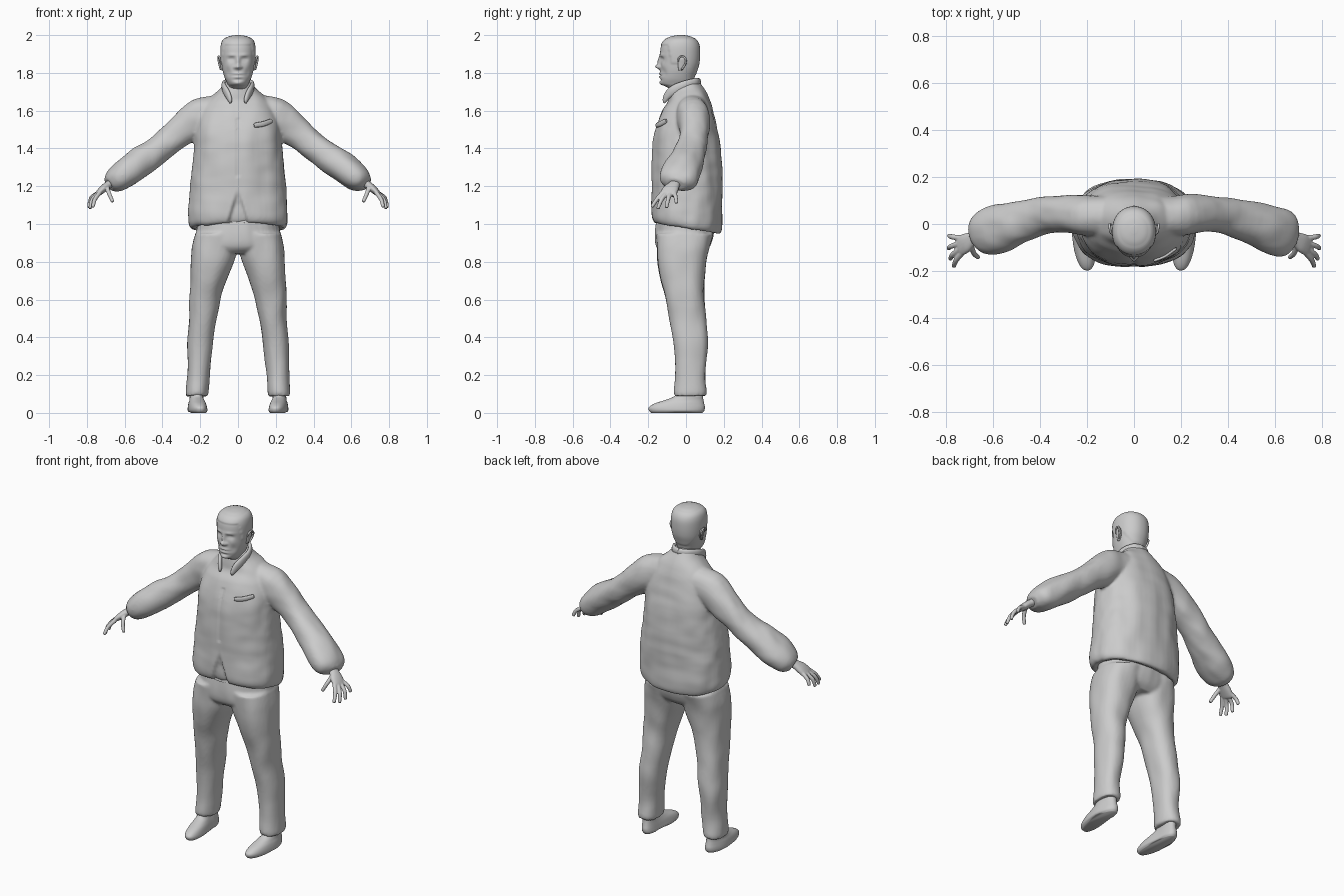
import bpy, bmesh, math
from mathutils import Vector, noise


def smooth_rings(rings, steps):
    """Catmull-Rom interpolation of (centre, half-axis A, half-axis B) rings."""
    out = []
    for i in range(len(rings) - 1):
        p = [rings[max(0, min(len(rings) - 1, i + k))] for k in (-1, 0, 1, 2)]
        for s in range(steps):
            t = s / steps
            out.append([0.5 * (2 * b + (c - a) * t + (2 * a - 5 * b + 4 * c - d) * t ** 2
                               + (3 * b - a - 3 * c + d) * t ** 3) for a, b, c, d in zip(*p)])
    return out + [rings[-1]]


def loft(bm, rings, n=32, power=2.2, steps=4, mirror=False):
    for sx in ((1, -1) if mirror else (1,)):
        loops = []
        for c, A, B in smooth_rings(rings, steps):
            loop = []
            for i in range(n):
                u, v = math.cos(math.tau * i / n), math.sin(math.tau * i / n)
                p = c + A * math.copysign(abs(u) ** (2 / power), u) + B * math.copysign(abs(v) ** (2 / power), v)
                loop.append(bm.verts.new((p.x * sx, p.y, p.z)))
            loops.append(loop)
        for a, b in zip(loops, loops[1:]):
            for i in range(n):
                j = (i + 1) % n
                bm.faces.new((a[i], a[j], b[j], b[i]))
        bm.faces.new(loops[0])
        bm.faces.new(loops[-1])


def stack(bm, levels, **kw):
    """Horizontal sections: (z, x0, x1, y0, y1)."""
    loft(bm, [(Vector(((a + b) / 2, (c + d) / 2, z)), Vector(((b - a) / 2, 0, 0)),
               Vector((0, (d - c) / 2, 0))) for z, a, b, c, d in levels], **kw)


def tube(bm, pts, ref=(0, 1, 0), **kw):
    """Sections across a path: (x, y, z, radius along ref, other radius)."""
    rings, ref = [], Vector(ref)
    P = [Vector(p[:3]) for p in pts]
    for i, p in enumerate(pts):
        t = (P[min(i + 1, len(P) - 1)] - P[max(i - 1, 0)]).normalized()
        a = (ref - t * ref.dot(t)).normalized()
        rings.append((P[i], a * p[3], t.cross(a) * p[4]))
    loft(bm, rings, **kw)


def finish(bm, name, voxel=0, relax=3):
    bmesh.ops.recalc_face_normals(bm, faces=bm.faces)
    me = bpy.data.meshes.new(name)
    bm.to_mesh(me)
    bm.free()
    ob = bpy.data.objects.new(name, me)
    bpy.context.collection.objects.link(ob)
    if voxel:
        m = ob.modifiers.new("fuse", 'REMESH')
        m.mode, m.voxel_size = 'VOXEL', voxel
        m = ob.modifiers.new("relax", 'SMOOTH')
        m.factor, m.iterations = 0.5, relax
        dg = bpy.context.evaluated_depsgraph_get()
        new = bpy.data.meshes.new_from_object(ob.evaluated_get(dg))
        ob.modifiers.clear()
        ob.data = new
    ob.data.shade_smooth()
    return ob


def bump(d, w):
    return math.exp(-(d / w) ** 2)


def clamp(t):
    return max(0.0, min(1.0, t))


def sym(rows):
    return [(z, -w, w, a, b) for z, w, a, b in rows]


# Jacket: body, sleeves gathered at the cuffs
bm = bmesh.new()
stack(bm, sym([(.985, .215, -.145, .155), (.978, .245, -.172, .178), (1.03, .263, -.186, .192),
               (1.2, .252, -.18, .192), (1.4, .232, -.177, .184), (1.5, .222, -.163, .168),
               (1.6, .195, -.125, .142), (1.66, .155, -.093, .117), (1.71, .1, -.085, .085),
               (1.755, .068, -.078, .06)]), n=48, power=2.3)
for v in bm.verts:
    low, high = clamp((1.15 - v.co.z) / .12), clamp((v.co.z - 1.6) / .12)
    v.co.z += v.co.y * (.25 * high - .17 * low)
tube(bm, [(.06, .03, 1.6, .085, .09), (.2, .035, 1.565, .085, .1), (.3, .043, 1.495, .078, .085),
          (.41, .03, 1.405, .08, .073), (.51, .0, 1.332, .092, .08), (.6, -.028, 1.268, .104, .077),
          (.655, -.043, 1.228, .092, .062), (.685, -.053, 1.208, .05, .036)], mirror=True)
jacket = finish(bm, "jacket", .009, 4)
nrm = [v.normal.copy() for v in jacket.data.vertices]
for v, n in zip(jacket.data.vertices, nrm):
    x, y, z = v.co
    f = noise.noise(Vector((x * 11, y * 11, z * 5))) * .007 + noise.noise(Vector((x * 5, y * 20, z * 16))) * .003
    v.co += n * f
    if y < -.06 and abs(x) < .2 and n.y < -.3:
        if 1.25 < z < 1.56:
            v.co.y += .008 * bump(x, .006)                    # zip groove
        gap = .008 + .3 * max(0, 1.18 - z)
        v.co.y += .02 * clamp((1.2 - z) / .1) * clamp((gap - abs(x)) / .015)   # parted hem

# Folded collar
bm = bmesh.new()
tube(bm, [(-.005, .068, 1.752, .02, .012), (.045, .05, 1.75, .022, .012), (.074, -.005, 1.735, .024, .012),
          (.07, -.06, 1.712, .026, .012), (.054, -.095, 1.685, .022, .012), (.042, -.112, 1.655, .013, .01),
          (.04, -.115, 1.64, .004, .004)], ref=(0, 0, 1), n=12, mirror=True)
finish(bm, "collar")

# Chest pocket welt
bm = bmesh.new()
tube(bm, [(.085, -.155, 1.522, .003, .003), (.09, -.155, 1.523, .012, .006), (.135, -.137, 1.53, .014, .006),
          (.175, -.108, 1.545, .012, .006), (.18, -.104, 1.547, .003, .003)], ref=(0, 0, 1), n=10)
finish(bm, "pocket_welt")

# Trousers
bm = bmesh.new()
stack(bm, sym([(1.06, .205, -.15, .15), (.95, .222, -.163, .148), (.88, .24, -.157, .125),
               (.845, .2, -.12, .09)]))
stack(bm, [(.95, .0, .226, -.16, .145), (.88, .004, .243, -.156, .125), (.8, .022, .249, -.15, .108),
           (.7, .062, .252, -.13, .098), (.6, .092, .257, -.107, .097), (.45, .12, .262, -.079, .112),
           (.35, .137, .267, -.063, .114), (.2, .15, .27, -.056, .102), (.115, .158, .275, -.064, .11),
           (.09, .162, .274, -.06, .106)], mirror=True, power=2.35)
trousers = finish(bm, "trousers", .009, 3)
nrm = [v.normal.copy() for v in trousers.data.vertices]
for v, n in zip(trousers.data.vertices, nrm):
    v.co += n * noise.noise(Vector((v.co.x * 12, v.co.y * 12, v.co.z * 7))) * .006

# Shoes, toes turned slightly outward
bm = bmesh.new()
stack(bm, [(0, .178, .258, -.185, .088), (.012, .17, .268, -.196, .097), (.03, .172, .268, -.196, .1),
           (.05, .176, .264, -.165, .096), (.07, .182, .258, -.105, .092), (.09, .186, .256, -.06, .09),
           (.13, .186, .254, -.045, .088)], mirror=True, power=2.3)
for v in bm.verts:
    v.co.x -= math.copysign(.1 * v.co.y, v.co.x)
    if v.co.z < .006 and -.07 < v.co.y < .03:
        v.co.z = .006                                          # arch
finish(bm, "shoes")

# Hands: palm, four fingers, thumb
bm = bmesh.new()
tube(bm, [(.65, -.047, 1.23, .03, .022), (.685, -.062, 1.208, .03, .021), (.715, -.08, 1.185, .041, .02),
          (.74, -.093, 1.162, .043, .015), (.748, -.097, 1.155, .036, .01)], mirror=True, n=20)
fingers = [((.733, -.124, 1.165), (.758, -.155, 1.13), (.768, -.18, 1.092)),
           ((.74, -.104, 1.163), (.772, -.13, 1.128), (.783, -.148, 1.084)),
           ((.743, -.082, 1.162), (.779, -.095, 1.13), (.79, -.103, 1.088)),
           ((.738, -.06, 1.166), (.774, -.055, 1.142), (.788, -.05, 1.112)),
           ((.695, -.09, 1.198), (.682, -.125, 1.16), (.664, -.142, 1.12))]
for a, b, c in fingers:
    a, b, c = Vector(a), Vector(b), Vector(c)
    e = c + (c - b) * .06
    tube(bm, [(*p, r, r) for p, r in ((a, .012), (b, .011), (c, .009), (e, .004))],
         ref=(.3, 1, .2), n=12, mirror=True)
finish(bm, "hands", .004, 2)

# Head and neck with sculpted face and cropped hair
bm = bmesh.new()
stack(bm, sym([(1.64, .06, -.06, .045), (1.705, .056, -.076, .045), (1.728, .052, -.108, .042),
               (1.742, .056, -.131, .041), (1.77, .069, -.137, .044), (1.81, .081, -.136, .056),
               (1.85, .087, -.135, .067), (1.9, .09, -.137, .071), (1.945, .088, -.131, .068),
               (1.975, .077, -.112, .053), (1.993, .05, -.08, .025), (2.0, .012, -.04, -.01)]),
      n=80, steps=7, power=2.15)
# features: x, z, x width, z width, height
face = [(0, 1.832, .013, .012, .024), (0, 1.86, .009, .026, .015), (.016, 1.829, .007, .007, .01),
        (.034, 1.872, .017, .011, -.013), (.033, 1.869, .01, .006, .006), (.033, 1.894, .024, .007, .006),
        (0, 1.795, .025, .006, .007), (0, 1.787, .028, .003, -.007), (0, 1.778, .02, .006, .006),
        (0, 1.763, .025, .006, -.005), (0, 1.745, .022, .012, .008), (.052, 1.84, .016, .018, .004),
        (.05, 1.80, .013, .02, -.005)]
for v in bm.verts:
    x, y, z = v.co
    if y < -.05 and z > 1.71:
        for fx, fz, wx, wz, h in face:
            v.co.y -= h * bump(abs(x) - fx, wx) * bump(z - fz, wz)
    line = 1.945 - .1 * clamp((y + .095) / .02) - .06 * clamp((y - .01) / .03)
    if z < 1.985:
        grow = 1 + .04 * clamp((z - line) / .008)
        v.co.x *= grow
        v.co.y = (v.co.y + .035) * grow - .035
finish(bm, "head")

# Ears: lobe and rim
bm = bmesh.new()
stack(bm, [(1.812, .078, .084, -.036, -.026), (1.818, .076, .09, -.04, -.018), (1.85, .08, .096, -.043, -.002),
           (1.875, .084, .1, -.04, -.004), (1.885, .088, .095, -.028, -.014)], mirror=True, n=16)
tube(bm, [(.092, -.042, 1.858, .004, .004), (.099, -.037, 1.88, .005, .005), (.103, -.018, 1.888, .005, .005),
          (.104, -.002, 1.873, .005, .005), (.1, -.003, 1.85, .005, .005), (.092, -.022, 1.818, .005, .005)],
     ref=(1, 0, 0), n=10, mirror=True)
finish(bm, "ears")
